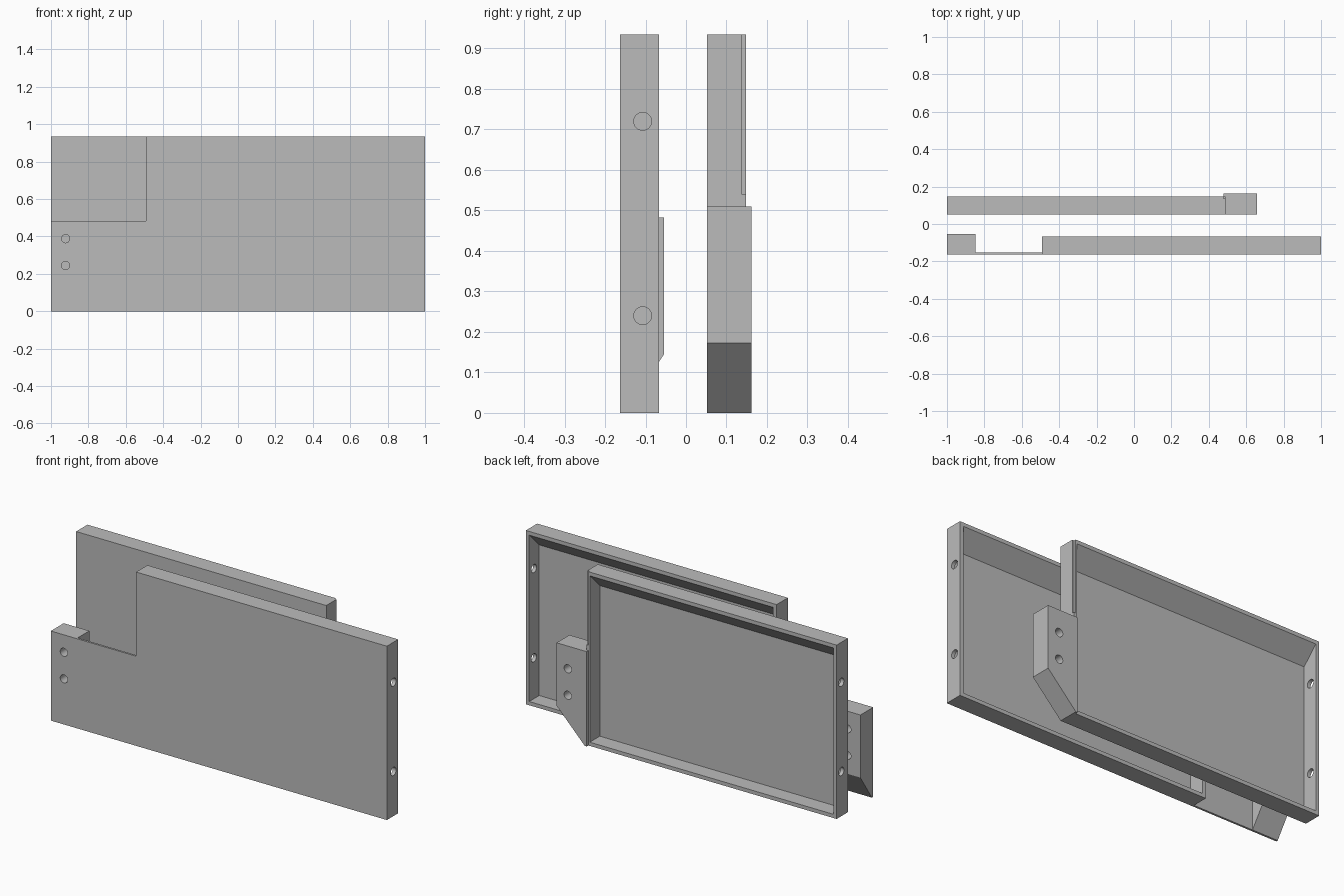
import bpy, bmesh, math
from mathutils import Vector

if "Cube" in bpy.data.objects:
    bpy.data.objects.remove(bpy.data.objects["Cube"])

grey = bpy.data.materials.new("plain grey")
grey.diffuse_color = (0.5, 0.5, 0.5, 1)
grey.use_nodes = True
grey.node_tree.nodes["Principled BSDF"].inputs["Base Color"].default_value = grey.diffuse_color

H, RIM, SKIN, DEPTH, SLOPE = 0.935, 0.02, 0.011, 0.096, 0.085
HOLE_R = 0.022


def prism(name, points, axis, lo, hi):
    """Extrude a flat outline along an axis; points hold the other two coordinates in order."""
    def place(p, a):
        c = list(p)
        c.insert(axis, a)
        return Vector(c)
    bm = bmesh.new()
    a = [bm.verts.new(place(p, lo)) for p in points]
    b = [bm.verts.new(place(p, hi)) for p in points]
    bm.faces.new(a)
    bm.faces.new(b[::-1])
    for i in range(len(a)):
        j = (i + 1) % len(a)
        bm.faces.new((a[i], b[i], b[j], a[j]))
    bmesh.ops.recalc_face_normals(bm, faces=bm.faces)
    mesh = bpy.data.meshes.new(name)
    bm.to_mesh(mesh)
    bm.free()
    mesh.materials.append(grey)
    ob = bpy.data.objects.new(name, mesh)
    bpy.context.collection.objects.link(ob)
    return ob


def box(name, x0, x1, y0, y1, z0, z1):
    return prism(name, [(x0, z0), (x1, z0), (x1, z1), (x0, z1)], 1, y0, y1)


def rod(axis, lo, hi, u, v):
    """Round cutter for a screw hole."""
    pts = [(u + HOLE_R * math.cos(k * math.tau / 32), v + HOLE_R * math.sin(k * math.tau / 32))
           for k in range(32)]
    return prism("hole_cutter", pts, axis, lo, hi)


def cut(ob, cutters):
    """Subtract the cutters from an object, then remove them."""
    bpy.context.view_layer.objects.active = ob
    for c in cutters:
        c.hide_render = True
        m = ob.modifiers.new("cut", 'BOOLEAN')
        m.operation, m.solver, m.object = 'DIFFERENCE', 'EXACT', c
        bpy.ops.object.modifier_apply(modifier=m.name)
        bpy.data.objects.remove(c)


def cavity(x0, x1, y):
    """Tray hollow with straight sides and bottom and a sloping top wall."""
    floor, rim = y + SKIN, y + DEPTH
    k = SLOPE / (rim - floor)
    top = H - RIM
    return prism("cavity_cutter", [(floor, RIM), (rim + 0.02, RIM),
                                   (rim + 0.02, top + 0.02 * k), (floor, top - SLOPE)],
                 0, x0 + RIM, x1 - RIM)


# Front tray: stepped outline, hollow back, thin tongue on the left
FY, FX = -0.163, -0.492
front = prism("front_tray", [(-1, 0), (1, 0), (1, H), (FX, H), (FX, 0.482), (-1, 0.482)],
              1, FY, FY + DEPTH)
cut(front, [cavity(FX, 1, FY),
            box("tongue_cutter", -1.1, FX, FY + SKIN, 0, -0.1, 0.6)]
    + [rod(0, 0.95, 1.05, FY + 0.056, z) for z in (0.24, 0.72)]
    + [rod(1, FY - 0.05, 0, -0.922, z) for z in (0.245, 0.388)])

# Front mounting block with sloping underside
f_block = prism("front_mount_block", [(FY + SKIN, 0), (-0.054, 0.145), (-0.054, 0.482),
                                      (FY + SKIN, 0.482)], 0, -1, -0.847)
cut(f_block, [rod(1, -0.3, 0, -0.922, z) for z in (0.245, 0.388)])

# Back tray with a small rebate along its right rim
BY, BX = 0.052, 0.489
back = box("back_tray", -1, BX, BY, BY + DEPTH, 0, H)
cut(back, [cavity(-1, BX, BY),
           box("rebate_cutter", BX - 0.011, BX + 0.05, BY + 0.085, BY + 0.2, 0.54, 1.0)]
    + [rod(0, -1.05, -0.95, BY + 0.056, z) for z in (0.24, 0.72)])

# Back mounting block with chamfered corner, and its lip over the rim
b_block = prism("back_mount_block", [(BX, 0), (0.657, 0.172), (0.657, 0.51), (BX, 0.51)],
                1, BY, 0.162)
cut(b_block, [rod(1, 0, 0.3, 0.59, z) for z in (0.245, 0.388)])
box("back_mount_lip", BX - 0.011, BX, BY + DEPTH, 0.162, 0, 0.51)

# Smooth hole walls, sharp edges elsewhere
for ob in bpy.context.collection.objects:
    ob.select_set(True)
bpy.context.view_layer.objects.active = front
bpy.ops.object.shade_smooth_by_angle(angle=math.radians(30))
